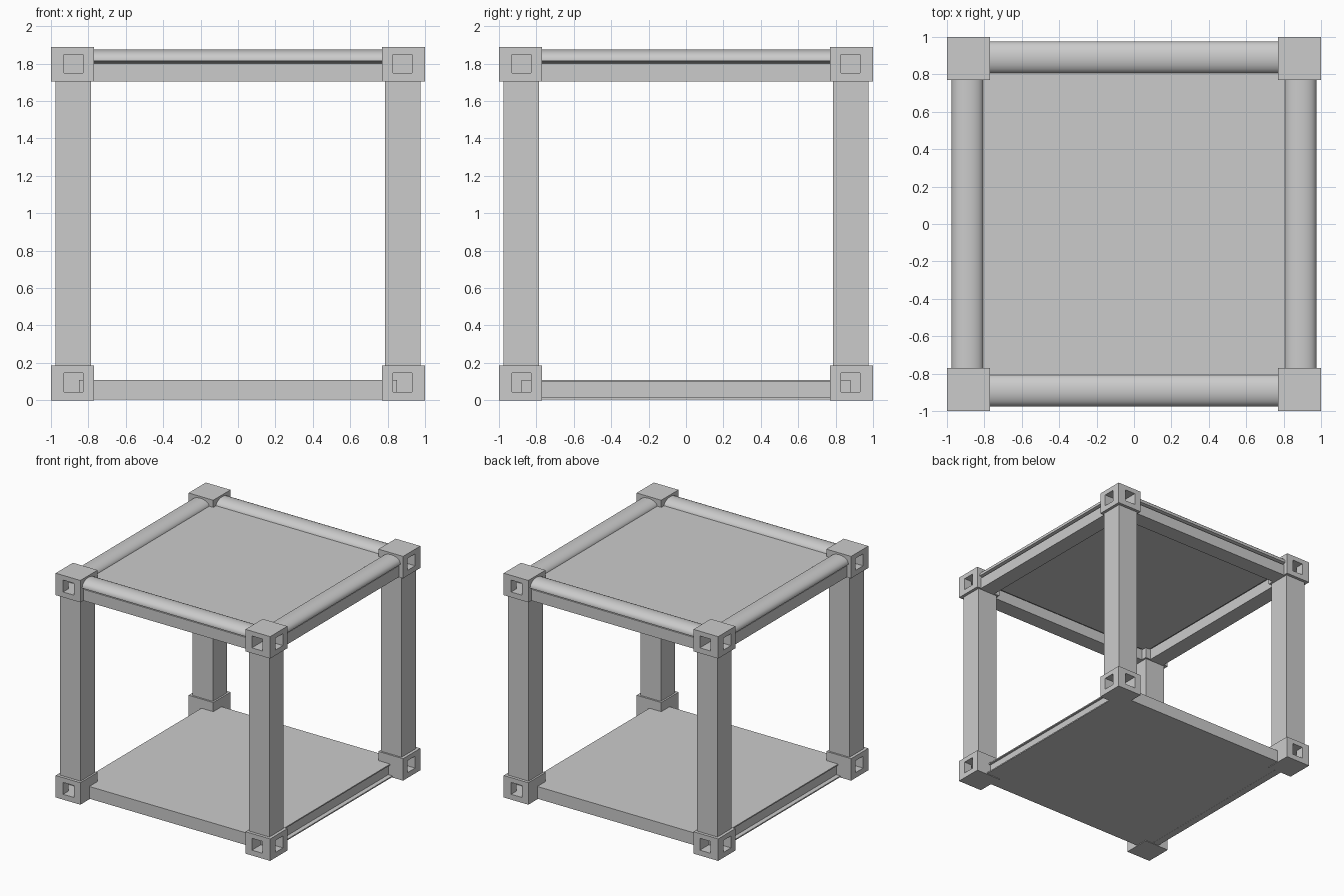
import bpy, bmesh, math
from mathutils import Matrix, Vector

cube = bpy.data.objects.get("Cube")
if cube:
    bpy.data.objects.remove(cube)

grey = bpy.data.materials.new("light_grey")
grey.use_nodes = True
COLOUR = (0.6, 0.6, 0.6, 1)
grey.diffuse_color = COLOUR
grey.node_tree.nodes["Principled BSDF"].inputs["Base Color"].default_value = COLOUR


def finish(name, bm):
    bmesh.ops.recalc_face_normals(bm, faces=bm.faces)
    mesh = bpy.data.meshes.new(name)
    bm.to_mesh(mesh)
    bm.free()
    mesh.materials.append(grey)
    obj = bpy.data.objects.new(name, mesh)
    bpy.context.collection.objects.link(obj)
    return obj


def box(name, low, high):
    low, high = Vector(low), Vector(high)
    bm = bmesh.new()
    bmesh.ops.create_cube(bm, size=1, matrix=Matrix.Translation((low + high) / 2)
                          @ Matrix.Diagonal((*(high - low), 1)))
    return finish(name, bm)


def rail(name, profile, half, turn):
    """Extrude an (outward, height) profile along one side of the frame."""
    bm = bmesh.new()
    face = bm.faces.new([bm.verts.new((-half, -u, z)) for u, z in profile])
    moved = bmesh.ops.extrude_face_region(bm, geom=[face])["geom"]
    bmesh.ops.translate(bm, vec=(2 * half, 0, 0),
                        verts=[v for v in moved if isinstance(v, bmesh.types.BMVert)])
    bmesh.ops.rotate(bm, verts=bm.verts, matrix=Matrix.Rotation(turn, 3, "Z"))
    obj = finish(name, bm)
    bpy.ops.object.select_all(action="DESELECT")
    obj.select_set(True)
    bpy.context.view_layer.objects.active = obj
    bpy.ops.object.shade_smooth_by_angle(angle=math.radians(25))
    return obj


def corner_block(name, sx, sy, base):
    """Corner joint with square sockets in its two outer sides meeting inside."""
    bm = bmesh.new()
    outer, inner, height = 1.0, 0.77, 0.185
    near, far = 0.83, 0.93
    low, high = base + 0.045, base + 0.145

    def quad(*points):
        bm.faces.new([bm.verts.new((x * sx, y * sy, z)) for x, y, z in points])

    def plan(points, z):
        quad(*[(x, y, z) for x, y in points])

    def wall(a, b, z0, z1):
        quad((*a, z0), (*b, z0), (*b, z1), (*a, z1))

    # Plain faces
    square = [(inner, inner), (outer, inner), (outer, outer), (inner, outer)]
    plan(square, base)
    plan(square, base + height)
    wall(square[0], square[1], base, base + height)
    wall(square[3], square[0], base, base + height)
    # Socket frames and the bent tunnel between them
    path = [(near, outer), (near, near), (outer, near), (outer, far), (far, far), (far, outer)]
    for a, b in zip(path, path[1:]):
        if a != (outer, near):
            wall(a, b, low, high)
    for z in (low, high):
        plan(path, z)
    for flip in (False, True):
        def side(t):
            return (outer, t) if flip else (t, outer)
        wall(side(inner), side(outer), base, low)
        wall(side(inner), side(outer), high, base + height)
        wall(side(inner), side(near), low, high)
        wall(side(far), side(outer), low, high)
    bmesh.ops.remove_doubles(bm, verts=bm.verts, dist=0.0001)
    return finish(name, bm)


# Corner joints and legs
for sx, side_name in ((1, "left"), (-1, "right")):
    for sy, end_name in ((-1, "front"), (1, "back")):
        tag = f"{end_name}_{side_name}"
        corner_block(f"lower_corner_{tag}", sx, sy, 0)
        corner_block(f"upper_corner_{tag}", sx, sy, 1.705)
        xs, ys = sorted((0.785 * sx, 0.975 * sx)), sorted((0.785 * sy, 0.975 * sy))
        box(f"leg_{tag}", (xs[0], ys[0], 0.185), (xs[1], ys[1], 1.705))

# Upper rails: domed cap above a narrower grooved body
arc = [(0.89 + 0.085 * math.sin(a), 1.822 + 0.053 * math.cos(a))
       for a in (math.radians(-90 + 15 * i) for i in range(13))]
cap = arc + [(0.975, 1.815), (0.935, 1.805), (0.96, 1.8), (0.96, 1.705),
             (0.82, 1.705), (0.82, 1.8), (0.845, 1.805), (0.805, 1.815)]
for i, tag in enumerate(("front", "left", "back", "right")):
    rail(f"upper_rail_{tag}", cap, 0.77, i * math.pi / 2)

# Top panel held between the rails
box("top_panel", (-0.81, -0.81, 1.795), (0.81, 0.81, 1.83))

# Lower shelf with plain front and back edges and channelled sides
box("lower_shelf", (-0.85, -0.88, 0.005), (0.85, 0.88, 0.108))
channel = [(0.84, 0.108), (0.88, 0.108), (0.88, 0.098), (0.862, 0.098),
           (0.862, 0.014), (0.9, 0.014), (0.9, 0.004), (0.84, 0.004)]
for i, tag in ((1, "left"), (3, "right")):
    rail(f"shelf_edge_{tag}", channel, 0.77, i * math.pi / 2)
